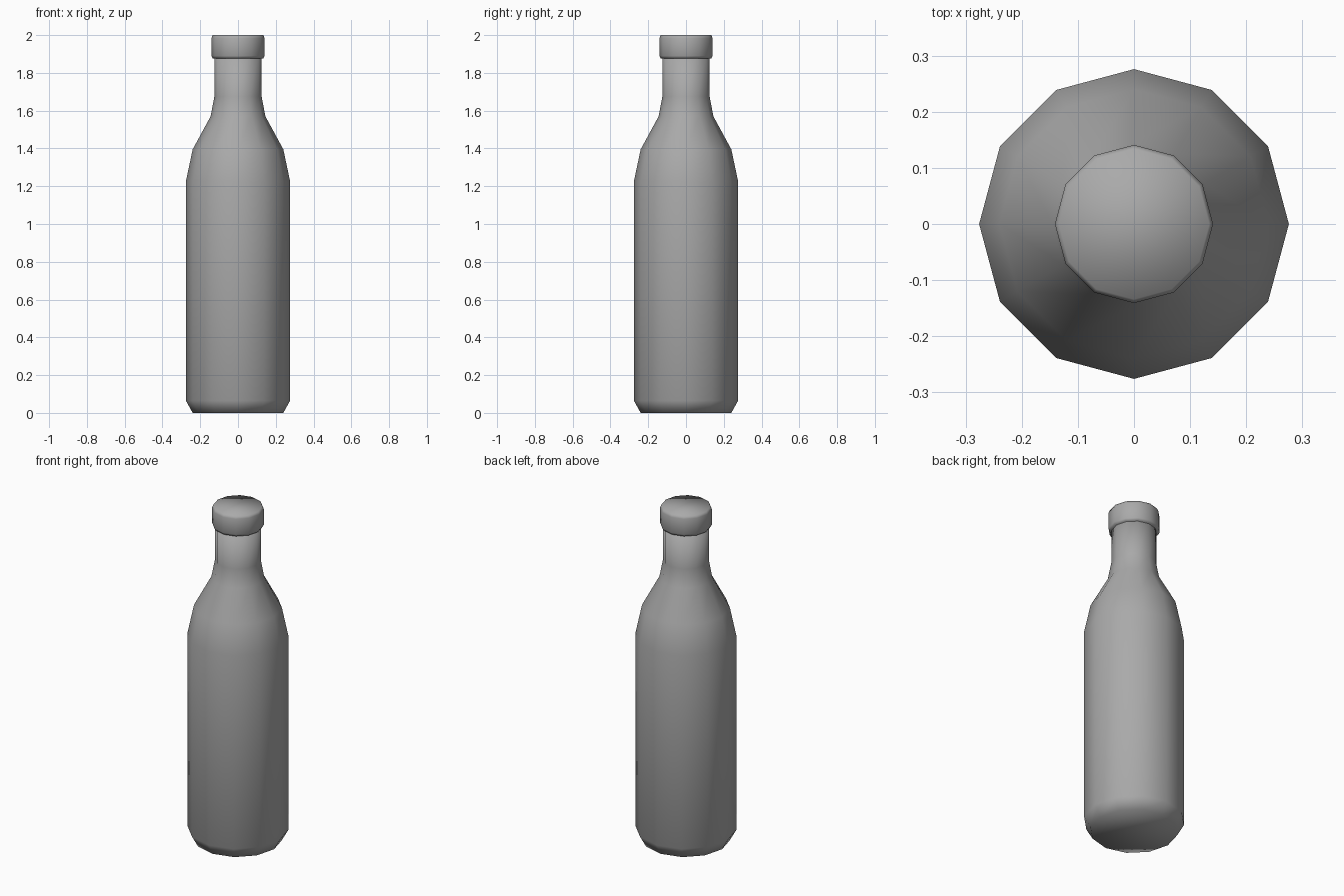
import bpy
import bmesh
from math import cos, sin, pi

SIDES = 12

cube = bpy.data.objects.get("Cube")
if cube:
    bpy.data.objects.remove(cube, do_unlink=True)


def make_material(name, color):
    mat = bpy.data.materials.new(name)
    mat.use_nodes = True
    mat.diffuse_color = color
    mat.node_tree.nodes["Principled BSDF"].inputs["Base Color"].default_value = color
    return mat


def lathe(name, profile, mat):
    """Turn a (radius, height) profile, listed bottom to top, into a closed smooth solid."""
    bm = bmesh.new()
    rings = []
    for r, z in profile:
        angles = [2 * pi * i / SIDES for i in range(SIDES)]
        rings.append([bm.verts.new((r * cos(a), r * sin(a), z)) for a in angles])
    for low, high in zip(rings, rings[1:]):
        for i in range(SIDES):
            j = (i + 1) % SIDES
            bm.faces.new((low[i], low[j], high[j], high[i]))
    bm.faces.new(rings[0][::-1])
    bm.faces.new(rings[-1])
    for face in bm.faces:
        face.smooth = True
    mesh = bpy.data.meshes.new(name)
    bm.to_mesh(mesh)
    bm.free()
    mesh.materials.append(mat)
    obj = bpy.data.objects.new(name, mesh)
    bpy.context.collection.objects.link(obj)
    return obj


grey = make_material("grey", (0.4, 0.4, 0.4, 1))

# Body with chamfered base, sloping shoulder and straight neck
lathe("bottle_body", [(0.24, 0), (0.276, 0.065), (0.276, 1.225), (0.24, 1.395),
                      (0.145, 1.57), (0.125, 1.675), (0.125, 1.9)], grey)

# Cap with softened rims
lathe("bottle_cap", [(0.134, 1.877), (0.141, 1.89), (0.141, 1.984), (0.134, 2)], grey)
